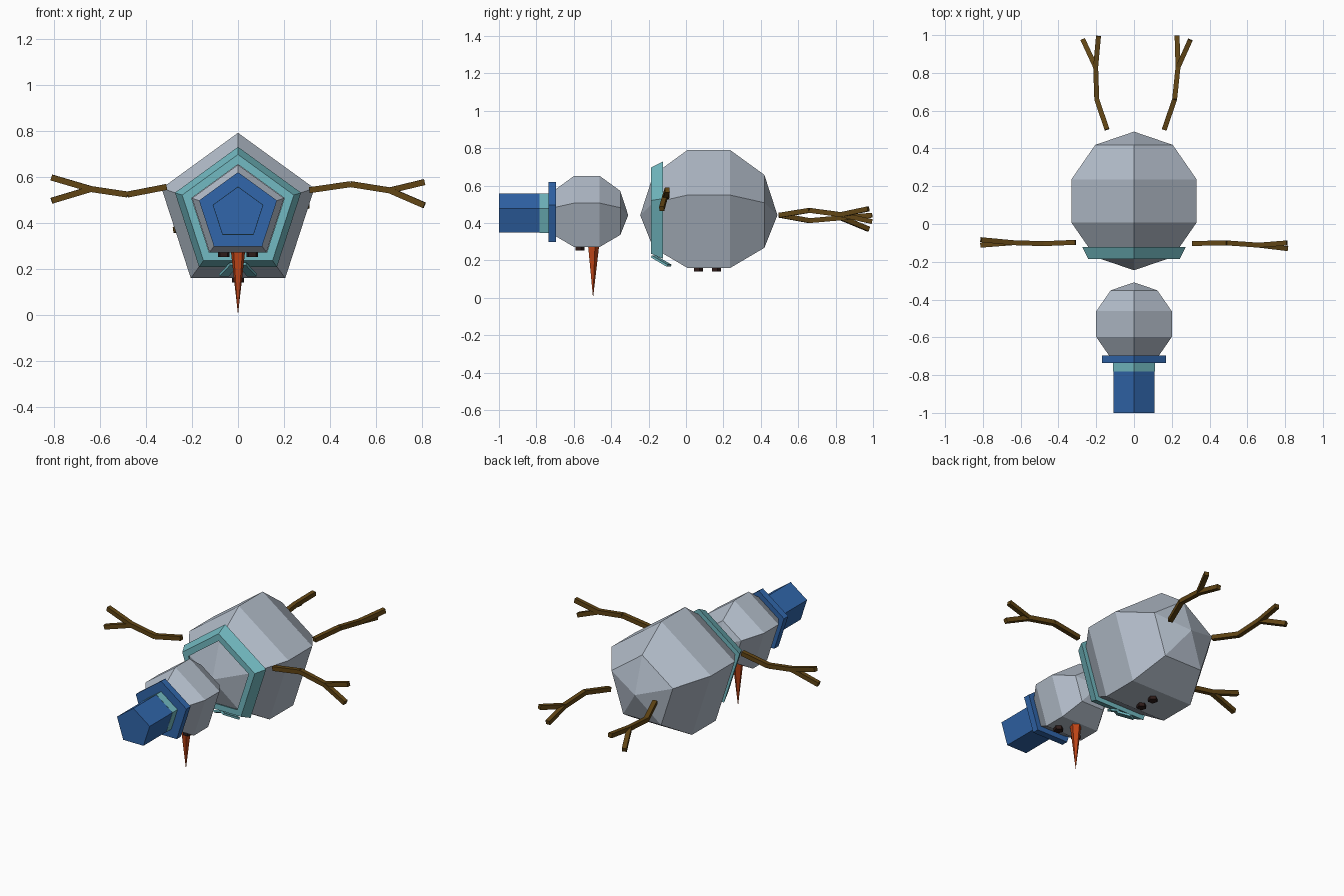
import bpy, bmesh, math
from mathutils import Vector

if "Cube" in bpy.data.objects:
    bpy.data.objects.remove(bpy.data.objects["Cube"])

AXIS_Z = 0.442  # height of the long axis


def material(name, rgb):
    m = bpy.data.materials.new(name)
    lin = [c / 12.92 if c <= 0.04045 else ((c + 0.055) / 1.055) ** 2.4 for c in rgb]
    m.diffuse_color = (*lin, 1)
    m.use_nodes = True
    m.node_tree.nodes["Principled BSDF"].inputs["Base Color"].default_value = m.diffuse_color
    return m


SNOW = material("snow grey", (0.70, 0.74, 0.79))
BLUE = material("hat blue", (0.19, 0.40, 0.67))
TEAL = material("scarf teal", (0.45, 0.73, 0.76))
WOOD = material("branch brown", (0.38, 0.27, 0.08))
ORANGE = material("carrot orange", (0.75, 0.27, 0.09))
COAL = material("coal", (0.18, 0.11, 0.10))


def finish(name, bm, mat):
    bmesh.ops.recalc_face_normals(bm, faces=bm.faces)
    me = bpy.data.meshes.new(name)
    bm.to_mesh(me)
    bm.free()
    me.materials.append(mat)
    ob = bpy.data.objects.new(name, me)
    bpy.context.collection.objects.link(ob)
    return ob


def lathe(name, profile, mat, closed=False):
    """Five-sided turning about the long y axis; profile holds (y, radius)."""
    bm = bmesh.new()
    rings = []
    for y, r in profile:
        if r == 0:
            rings.append([bm.verts.new((0, y, AXIS_Z))] * 5)
        else:
            rings.append([bm.verts.new((r * math.sin(a), y, AXIS_Z + r * math.cos(a)))
                          for a in (math.tau * k / 5 for k in range(5))])
    pairs = list(zip(rings, rings[1:])) + ([(rings[-1], rings[0])] if closed else [])
    for p, q in pairs:
        for k in range(5):
            n = (k + 1) % 5
            bm.faces.new(list(dict.fromkeys((p[k], p[n], q[n], q[k]))))
    if not closed:
        for ring in (rings[0], rings[-1]):
            if ring[0] != ring[1]:
                bm.faces.new(ring)
    return finish(name, bm, mat)


def ball(name, y, r, mat):
    lathe(name, [(y - r * math.cos(math.pi * k / 5),
                  0 if k in (0, 5) else r * math.sin(math.pi * k / 5))
                 for k in range(6)], mat)


def stick(bm, a, b, w=0.026, h=0.026):
    """Square bar from a to b."""
    a, b = Vector(a), Vector(b)
    d = (b - a).normalized()
    u = d.cross(Vector((0, 0, 1))).normalized()
    v = u.cross(d)
    ends = [[bm.verts.new(p + u * w / 2 * i + v * h / 2 * j)
             for i, j in ((-1, -1), (1, -1), (1, 1), (-1, 1))] for p in (a, b)]
    for e in ends:
        bm.faces.new(e)
    for k in range(4):
        n = (k + 1) % 4
        bm.faces.new((ends[0][k], ends[0][n], ends[1][n], ends[1][k]))


def branch(name, root, bend, fork, tip_a, tip_b):
    bm = bmesh.new()
    for a, b in ((root, bend), (bend, fork), (fork, tip_a), (fork, tip_b)):
        stick(bm, a, b)
    finish(name, bm, WOOD)


def peg(name, x, y, z0, z1, r0, r1, mat):
    """Upright five-sided cone or stud."""
    bm = bmesh.new()
    bmesh.ops.create_cone(bm, cap_ends=True, segments=5, radius1=r0, radius2=r1, depth=z1 - z0)
    bmesh.ops.translate(bm, verts=bm.verts, vec=(x, y, (z0 + z1) / 2))
    finish(name, bm, mat)


# Snowballs
ball("body", 0.122, 0.367, SNOW)
ball("head", -0.53, 0.221, SNOW)

# Hat
lathe("hat_brim", [(-0.735, 0.178), (-0.695, 0.178)], BLUE)
lathe("hat_crown", [(-1.0, 0.115), (-0.782, 0.115)], BLUE)
lathe("hat_band", [(-0.782, 0.116), (-0.735, 0.116)], TEAL)

# Scarf ring and tails
lathe("scarf", [(-0.186, 0.255), (-0.122, 0.288), (-0.122, 0.24), (-0.186, 0.212)], TEAL, True)
for s, side in ((-1, "left"), (1, "right")):
    bm = bmesh.new()
    stick(bm, (s * 0.015, -0.175, 0.222), (s * 0.062, -0.09, 0.172), 0.045, 0.012)
    finish("scarf_tail_" + side, bm, TEAL)

# Face and buttons
peg("nose", 0, -0.497, 0.0, 0.29, 0.0, 0.034, ORANGE)
for s, side in ((-1, "left"), (1, "right")):
    peg("eye_" + side, s * 0.062, -0.57, 0.252, 0.29, 0.027, 0.027, COAL)
for k, y in enumerate((0.064, 0.16)):
    peg("button_%d" % (k + 1), 0, y, 0.14, 0.175, 0.027, 0.027, COAL)

# Forked twigs: two at the sides, two at the rear
branch("arm_right", (0.31, -0.103, 0.542), (0.49, -0.10, 0.568), (0.66, -0.112, 0.541),
       (0.81, -0.10, 0.577), (0.81, -0.13, 0.476))
branch("arm_left", (-0.31, -0.097, 0.556), (-0.48, -0.104, 0.523), (-0.64, -0.099, 0.547),
       (-0.81, -0.083, 0.597), (-0.81, -0.112, 0.496))
branch("rear_twig_right", (0.16, 0.50, 0.442), (0.215, 0.66, 0.468), (0.233, 0.83, 0.445),
       (0.298, 0.975, 0.476), (0.228, 0.995, 0.408))
branch("rear_twig_left", (-0.143, 0.50, 0.442), (-0.197, 0.66, 0.413), (-0.203, 0.83, 0.428),
       (-0.27, 0.975, 0.368), (-0.188, 0.995, 0.442))
